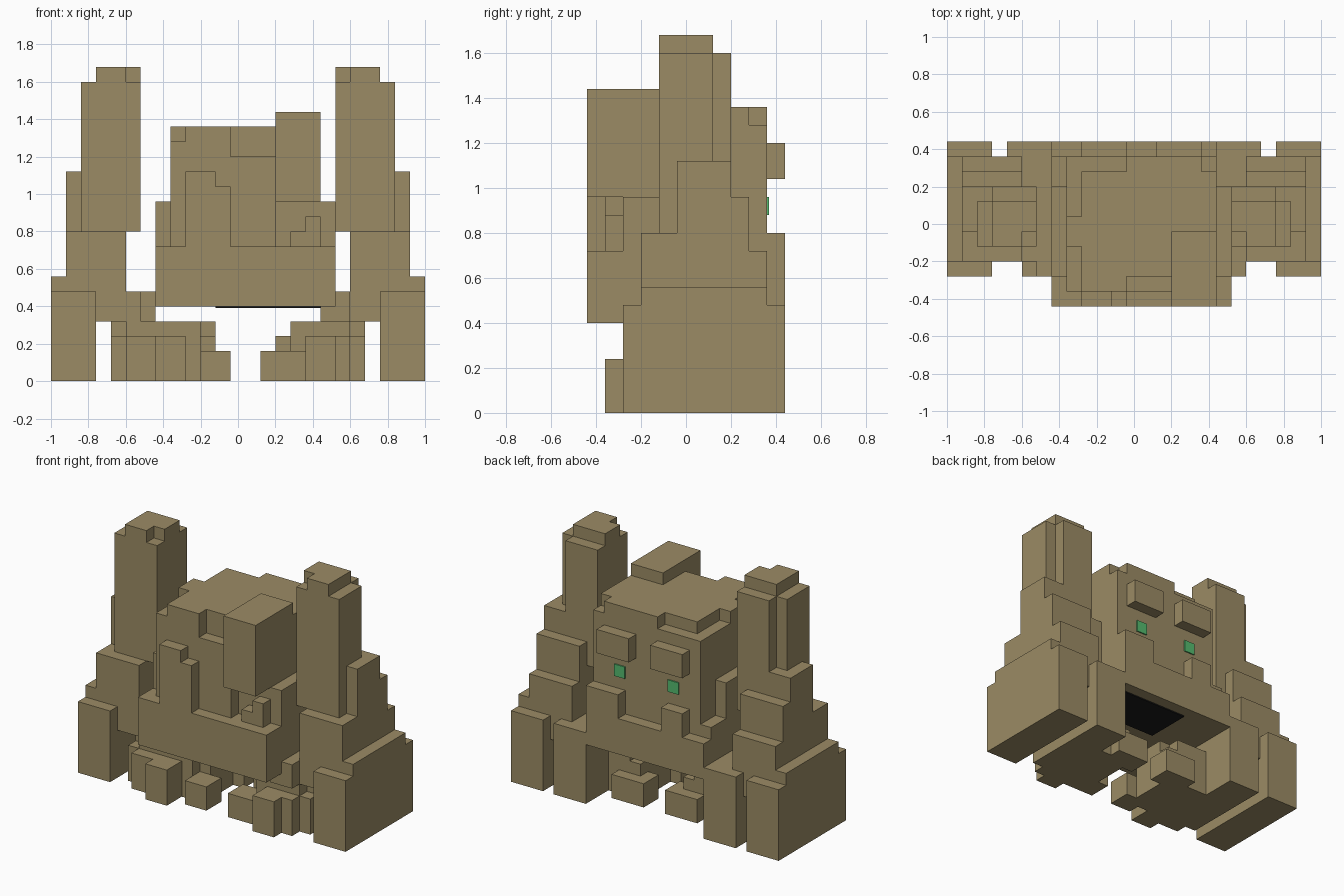
import bpy
import bmesh

CELL = 0.08            # edge of one block
WIDTH, DEPTH = 25, 11  # overall size in blocks

cube = bpy.data.objects.get("Cube")
if cube:
    bpy.data.objects.remove(cube, do_unlink=True)


def material(name, colour):
    mat = bpy.data.materials.new(name)
    mat.use_nodes = True
    mat.diffuse_color = (*colour, 1)
    bsdf = next(n for n in mat.node_tree.nodes if n.type == "BSDF_PRINCIPLED")
    bsdf.inputs["Base Color"].default_value = (*colour, 1)
    bsdf.inputs["Roughness"].default_value = 0.9
    return mat


STONE = material("sandstone", (0.33, 0.26, 0.13))
GREEN = material("eye green", (0.09, 0.5, 0.16))
BLACK = material("mouth black", (0.01, 0.01, 0.01))


def blocks(name, boxes, mat=STONE, mirrored=False):
    """One object from cuboids given as (x range, y range, z range) in blocks."""
    bm = bmesh.new()
    for (x0, x1), (y0, y1), (z0, z1) in boxes:
        if mirrored:
            x0, x1 = WIDTH - x1, WIDTH - x0
        corners = [bm.verts.new(((x - WIDTH / 2) * CELL, (y - DEPTH / 2) * CELL, z * CELL))
                   for x in (x0, x1) for y in (y0, y1) for z in (z0, z1)]
        bmesh.ops.convex_hull(bm, input=corners)
    bmesh.ops.dissolve_limit(bm, angle_limit=0.01, verts=bm.verts, edges=bm.edges)
    bmesh.ops.recalc_face_normals(bm, faces=bm.faces)
    mesh = bpy.data.meshes.new(name)
    bm.to_mesh(mesh)
    bm.free()
    mesh.materials.append(mat)
    obj = bpy.data.objects.new(name, mesh)
    bpy.context.collection.objects.link(obj)
    return obj


# Arms, the same on both sides
for side, flip in (("right", False), ("left", True)):
    blocks(side + "_hand", [
        ((0, 3), (2, 11), (0, 6)),
        ((0, 3), (3, 10), (0, 7)),
    ], mirrored=flip)
    blocks(side + "_forearm", [
        ((1, 5), (3, 9), (4, 10)),
        ((1, 5), (9, 10), (4, 9)),
        ((1, 5), (8, 9), (10, 12)),
        ((1, 2), (5, 8), (10, 14)),
    ], mirrored=flip)
    blocks(side + "_upper_arm", [
        ((2, 6), (4, 7), (10, 20)),
        ((3, 6), (7, 8), (10, 20)),
        ((2, 3), (7, 8), (10, 14)),
    ], mirrored=flip)
    blocks(side + "_arm_cap", [
        ((3, 5), (4, 7), (20, 21)),
        ((5, 6), (5, 7), (20, 21)),
    ], mirrored=flip)
    # Rear leg pillar
    blocks(side + "_leg", [
        ((4, 7), (8, 11), (0, 6)),
        ((3, 5), (3, 10), (4, 6)),
    ], mirrored=flip)

# Hips
blocks("right_hip", [
    ((5, 6), (3, 11), (4, 6)),
    ((6, 7), (2, 11), (4, 6)),
])
blocks("left_hip", [((18, 20), (2, 11), (4, 6))])

# Feet with toes
blocks("right_foot", [
    ((4, 10), (4, 8), (0, 4)),
    ((4, 5), (3, 4), (0, 3)),
    ((5, 7), (2, 4), (0, 3)),
    ((7, 9), (1, 4), (0, 3)),
    ((5, 10), (3, 4), (0, 4)),
    ((10, 11), (4, 8), (0, 3)),
    ((10, 12), (2, 4), (0, 2)),
    ((9, 12), (7, 9), (0, 2)),
    ((10, 11), (5, 7), (0, 4)),
])
blocks("left_foot", [
    ((16, 21), (4, 8), (0, 4)),
    ((20, 21), (3, 4), (0, 3)),
    ((19, 20), (2, 4), (0, 3)),
    ((17, 19), (1, 4), (0, 3)),
    ((16, 20), (3, 4), (0, 4)),
    ((15, 16), (4, 8), (0, 3)),
    ((14, 17), (2, 4), (0, 2)),
    ((14, 17), (7, 9), (0, 2)),
])

# Torso
blocks("lower_body", [
    ((7, 19), (0, 8), (5, 9)),
    ((7, 18), (8, 10), (5, 9)),
])
blocks("shoulders", [
    ((7, 8), (2, 8), (9, 12)),
    ((18, 19), (2, 8), (9, 12)),
])
blocks("upper_body", [
    ((9, 18), (2, 9), (9, 17)),
    ((9, 18), (9, 10), (9, 16)),
    ((12, 17), (9, 10), (16, 17)),
    ((8, 9), (1, 10), (9, 16)),
    ((8, 9), (4, 6), (16, 17)),
])
blocks("front_relief", [
    ((9, 12), (1, 2), (9, 17)),
    ((12, 15), (1, 2), (9, 15)),
    ((16, 17), (1, 2), (9, 10)),
    ((17, 18), (1, 2), (9, 11)),
])
blocks("front_spike", [
    ((9, 11), (0, 1), (9, 14)),
    ((11, 12), (0, 1), (9, 13)),
])
blocks("chimney", [((15, 18), (0, 5), (12, 18))])

# Face on the rear side
blocks("jaw", [((7, 18), (10, 11), (5, 8))])
blocks("tusks", [
    ((15, 18), (10, 11), (8, 10)),
    ((9, 11), (10, 11), (8, 10)),
])
blocks("brows", [
    ((14, 17), (10, 11), (13, 15)),
    ((9, 12), (10, 11), (13, 15)),
])
blocks("eyes", [((x, x + 1), (10, 10.1), (11, 12)) for x in (10, 15)], GREEN)
blocks("mouth_underside", [((11, 18), (6, 10), (4.9, 5))], BLACK)
